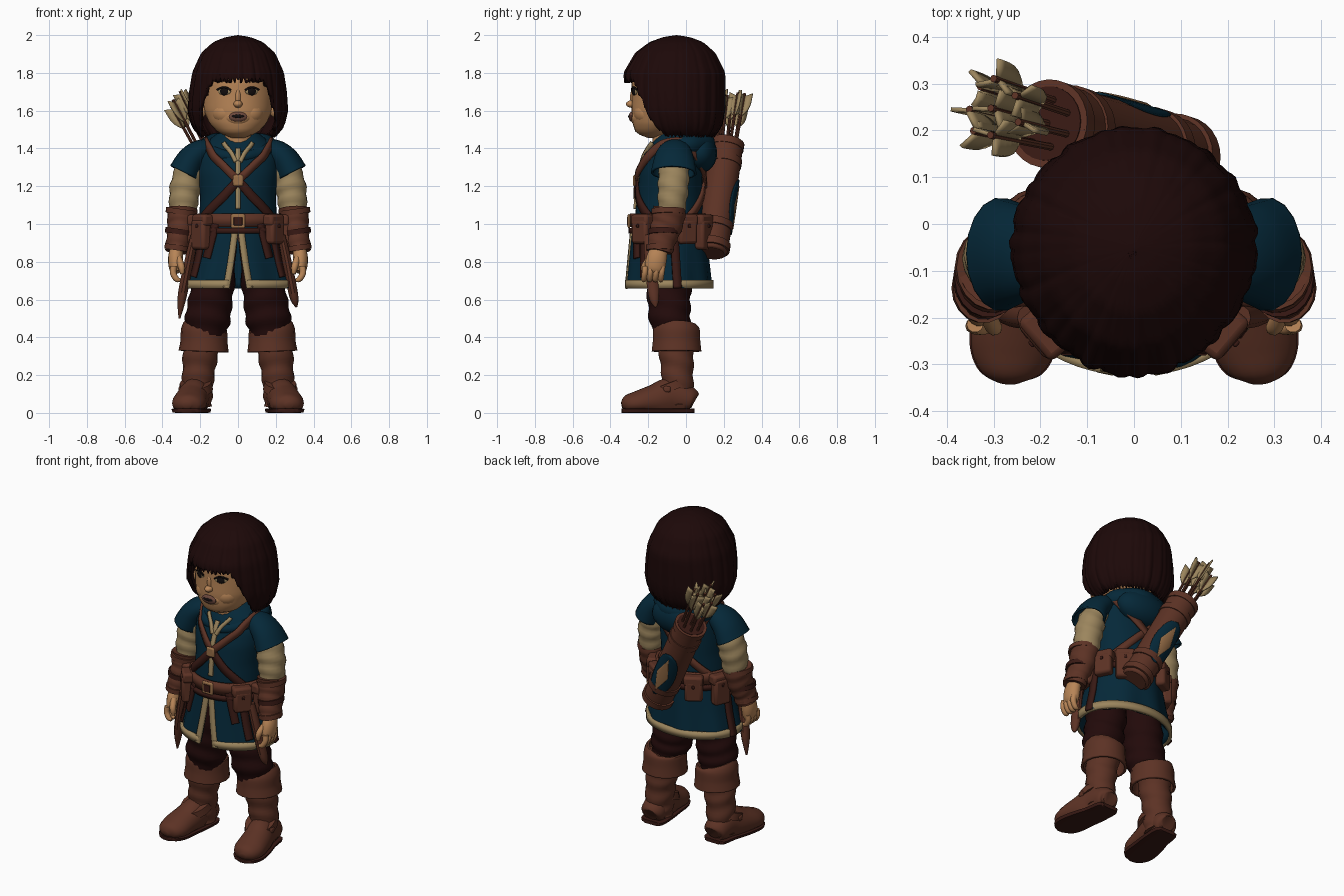
import bpy, bmesh
from math import sin, cos, pi, radians
from mathutils import Vector, Matrix

old = bpy.data.objects.get("Cube")
if old:
    bpy.data.objects.remove(old)

def material(name, *rgb):
    m = bpy.data.materials.new(name)
    m.use_nodes = True
    m.diffuse_color = (*rgb, 1)
    b = next(n for n in m.node_tree.nodes if n.type == 'BSDF_PRINCIPLED')
    b.inputs["Base Color"].default_value = (*rgb, 1)
    b.inputs["Roughness"].default_value = 0.8
    return m

SKIN = material("warm skin", .48, .235, .095)
HAIR = material("dark hair", .012, .0025, .0025)
BLUE = material("deep blue cloth", .0015, .021, .04)
CREAM = material("cream linen", .33, .235, .11)
LEATHER = material("brown leather", .108, .032, .018)
DARK = material("dark brown leather", .04, .01, .007)
PANTS = material("maroon trousers", .016, .003, .003)
BRASS = material("dull brass", .32, .16, .065)
LIP = material("lip", .15, .065, .045)
BLACK = material("eye black", .006, .004, .004)

def finish(name, bm, mat, thick=0, bevel=0):
    bmesh.ops.remove_doubles(bm, verts=bm.verts, dist=1e-5)
    bmesh.ops.recalc_face_normals(bm, faces=bm.faces)
    me = bpy.data.meshes.new(name)
    bm.to_mesh(me)
    bm.free()
    me.materials.append(mat)
    ob = bpy.data.objects.new(name, me)
    bpy.context.scene.collection.objects.link(ob)
    if thick:
        mod = ob.modifiers.new("thickness", 'SOLIDIFY')
        mod.thickness, mod.offset = thick, 0
    if bevel:
        mod = ob.modifiers.new("rounding", 'BEVEL')
        mod.width, mod.segments = bevel, 2
    return ob

def grid(name, nu, nv, fn, mat, loop=False, caps=False, thick=0):
    """Surface from fn(u, v), with u and v running 0..1."""
    bm = bmesh.new()
    cols = nu if loop else nu + 1
    rows = [[bm.verts.new(fn(i / nu, j / nv)) for i in range(cols)] for j in range(nv + 1)]
    for a, b in zip(rows, rows[1:]):
        for i in range(nu):
            k = (i + 1) % cols
            bm.faces.new((a[i], a[k], b[k], b[i]))
    if caps:
        bm.faces.new(rows[0])
        bm.faces.new(rows[-1])
    return finish(name, bm, mat, thick)

def spline(pts, t):
    f = min(max(t, 0), 1) * (len(pts) - 1)
    i = min(int(f), len(pts) - 2)
    f -= i
    a, b, c, d = (pts[min(max(k, 0), len(pts) - 1)] for k in range(i - 1, i + 3))
    return [.5 * (2*q + (r-p)*f + (2*p-5*q+4*r-s)*f*f + (3*q-p-3*r+s)*f**3)
            for p, q, r, s in zip(a, b, c, d)]

def tube_point(st, ang, t, off=0):
    x, y, z, ru, rv = spline(st, t)
    tan = (Vector(spline(st, t + .02)[:3]) - Vector(spline(st, t - .02)[:3])).normalized()
    u = (Vector((1, 0, 0)) - tan * tan.x).normalized()
    return Vector((x, y, z)) + u * (ru + off) * cos(ang) + tan.cross(u) * (rv + off) * sin(ang)

def loft(name, st, mat, n=18, ripple=0, zlim=(-9, 9), caps=True, thick=0):
    """Rounded limb through stations of x, y, z and two radii."""
    def fn(u, v):
        a = 2 * pi * u
        p = tube_point(st, a, v, ripple * sin(v * 26 + 2 * sin(a)))
        p.z = min(max(p.z, zlim[0]), zlim[1])
        return p
    return grid(name, n, 6 * (len(st) - 1), fn, mat, True, caps, thick)

def surf(rings, deg, z, off=0):
    """Point on a stack of rings (z, centre y, rx, ry); 0 degrees is the front."""
    i = 0
    while i < len(rings) - 2 and z > rings[i + 1][0]:
        i += 1
    a, b = rings[i], rings[i + 1]
    f = min(max((z - a[0]) / (b[0] - a[0]), 0), 1)
    cy, rx, ry = (p + (q - p) * f for p, q in zip(a[1:], b[1:]))
    t = radians(deg)
    return Vector(((rx + off) * sin(t), cy - (ry + off) * cos(t), z))

def strap(name, rings, pts, width, mat, off=.008, n=24, thick=.014):
    def fn(u, v):
        d, z = spline(pts, v)
        p, q = spline(pts, v - .01), spline(pts, v + .01)
        t = (surf(rings, *q) - surf(rings, *p)).normalized()
        side = t.cross(Vector((sin(radians(d)), -cos(radians(d)), 0))).normalized()
        return surf(rings, d, z, off) + side * width * (u - .5)
    return grid(name, 1, n, fn, mat, thick=thick)

def ball(name, loc, radii, mat, rot=0):
    bm = bmesh.new()
    m = Matrix.Translation(loc) @ Matrix.Rotation(rot, 4, 'Z') @ Matrix.Diagonal((*radii, 1))
    bmesh.ops.create_uvsphere(bm, u_segments=18, v_segments=12, radius=1, matrix=m)
    return finish(name, bm, mat)

def box(name, loc, size, mat, deg=0, bevel=.01):
    bm = bmesh.new()
    m = Matrix.Translation(loc) @ Matrix.Rotation(radians(deg), 4, 'Z') @ Matrix.Diagonal((*size, 1))
    bmesh.ops.create_cube(bm, size=1, matrix=m)
    return finish(name, bm, mat, bevel=bevel)

TUNIC = [(.65, -.09, .29, .22), (.8, -.09, .25, .205), (.95, -.09, .22, .19), (1.03, -.09, .205, .18),
         (1.15, -.085, .2, .175), (1.27, -.08, .212, .165), (1.36, -.065, .215, .15),
         (1.42, -.05, .185, .135), (1.48, -.045, .11, .1)]
HEAD = [(1.455, -.16, .03, .04), (1.48, -.165, .1, .1), (1.53, -.137, .15, .145), (1.6, -.107, .182, .182),
        (1.68, -.09, .193, .198), (1.76, -.08, .195, .21), (1.86, -.06, .165, .185), (1.94, -.05, .08, .1)]
BOB = [(1.46, -.035, .185, .17), (1.52, -.045, .235, .225), (1.6, -.055, .255, .25), (1.7, -.06, .248, .258),
       (1.8, -.06, .232, .257), (1.9, -.055, .187, .203), (1.955, -.05, .125, .135), (1.98, -.05, .062, .067),
       (1.99, -.05, 0, 0)]

# Tunic body, split skirt and cream edging
grid("tunic_body", 40, 24, lambda u, v: surf(TUNIC, 360 * u, .94 + .54 * v), BLUE, True, True)
gap = lambda z: 2 + 8 * (.97 - z) / .31
def skirt(u, v):
    z = .66 + .33 * v
    return surf(TUNIC, gap(z) + (360 - 2 * gap(z)) * u, z, .008 * sin(50 * u) * (1 - v))
grid("tunic_skirt", 60, 10, skirt, BLUE, thick=.015)
strap("hem_trim", TUNIC, [(gap(.67) + (360 - 2 * gap(.67)) * i / 8, .68) for i in range(9)], .045, CREAM, n=60, thick=.02)
for s, side in ((1, "left"), (-1, "right")):
    strap(side + "_opening_trim", TUNIC, [(s * (gap(z) + 2), z) for z in (.97, .86, .76, .66)], .034, CREAM, .01)
    strap(side + "_neck_trim", TUNIC, [(s * d, z) for d, z in ((3, 1.33), (10, 1.38), (24, 1.43))], .022, CREAM, .012)
strap("chest_placket", TUNIC, [(0, 1.08), (0, 1.2), (0, 1.3), (0, 1.4)], .026, CREAM, .006)

# Neck, head and face
loft("neck", [(0, -.08, 1.38, .085, .095), (0, -.1, 1.56, .08, .085)], SKIN)
grid("head", 32, 28, lambda u, v: surf(HEAD, 360 * u, 1.455 + .485 * v), SKIN, True, True)
ball("nose", (0, -.286, 1.635), (.024, .032, .02), SKIN)
ball("nose_bridge", (0, -.278, 1.67), (.016, .018, .05), SKIN)
ball("muzzle", (0, -.255, 1.565), (.07, .04, .045), SKIN)
ball("mouth", (0, -.289, 1.568), (.05, .014, .026), LIP)
ball("mouth_opening", (0, -.298, 1.57), (.034, .008, .01), BLACK)
for s, side in ((1, "left"), (-1, "right")):
    rot = radians(22 * s)
    ball(side + "_eye_white", surf(HEAD, 22 * s, 1.702, -.002), (.037, .008, .019), CREAM, rot)
    ball(side + "_iris", surf(HEAD, 22 * s, 1.702, .002), (.024, .008, .021), BLACK, rot)
    strap(side + "_upper_lash", HEAD, [(s * d, z) for d, z in ((11, 1.708), (18, 1.722), (26, 1.722), (34, 1.71))], .009, BLACK, .004, 10, .006)
    strap(side + "_eyebrow", HEAD, [(s * d, z) for d, z in ((12, 1.752), (20, 1.762), (34, 1.752))], .012, HAIR, .004, 10, .006)
    ball(side + "_cheek", surf(HEAD, 34 * s, 1.59, -.068), (.08, .074, .07), SKIN, rot)
    ball(side + "_ear", (.19 * s, -.125, 1.61), (.025, .03, .045), SKIN)

# Bobbed hair with a ragged fringe and uneven strand ridges
def bob(u, v):
    a = 2 * pi * u
    d = abs((360 * u + 180) % 360 - 180)
    f = min(max((d - 32) / 38, 0), 1)
    low = 1.762 - .29 * f * f * (3 - 2 * f) + .016 * sin(d * 1.1) * (1 - .4 * f)
    ridge = .0025 * sin(26 * a) + .0025 * sin(17 * a + 3 * v) + .002 * sin(41 * a)
    p = surf(BOB, 360 * u, 1.99 - (1.99 - low) * v ** 1.7, v * ridge)
    p.x *= 1 - .06 * max(cos(a), 0)
    return p
grid("hair", 180, 26, bob, HAIR, True, thick=.02)

# Hood gathered round the neck, open lower at the throat
def hood(u, v):
    a, b = 2 * pi * u, 2 * pi * v
    back = .5 - .5 * cos(a)
    r = .03 + .034 * back
    out = .135 + .015 * back + r * cos(b) + .004 * sin(a * 7)
    return Vector((out * 1.1 * sin(a), -.06 - out * cos(a), 1.355 + .13 * back - .06 * back ** 2 + r * sin(b)))
grid("hood_collar", 48, 14, hood, BLUE, True)
ball("hood_back", (0, .075, 1.375), (.175, .09, .105), BLUE)

# Limbs, mirrored left and right
for s, side in ((1, "left"), (-1, "right")):
    def limb(part, st, mat, **kw):
        return loft(side + "_" + part, [(x * s, *rest) for x, *rest in st], mat, **kw)
    limb("shoulder_cap", [(.13, -.06, 1.40, .045, .055), (.2, -.06, 1.38, .06, .085),
         (.25, -.063, 1.335, .07, .102), (.285, -.065, 1.27, .078, .116)], BLUE, thick=.012, caps=False)
    limb("sleeve", [(.22, -.06, 1.35, .065, .075), (.265, -.065, 1.25, .08, .082),
         (.285, -.07, 1.15, .08, .08), (.29, -.08, 1.05, .067, .07)], CREAM, ripple=.004)
    limb("bracer", [(.295, -.085, 1.08, .08, .088), (.3, -.1, 1.0, .075, .085),
         (.315, -.125, .92, .064, .075), (.325, -.14, .855, .06, .07)], LEATHER, ripple=.003)
    for k, t in enumerate((1.065, .96, .875)):
        y = -.09 - (1.08 - t) * .23
        r = .084 - (1.08 - t) * .085
        limb(f"bracer_band_{k}", [(.296 + (1.08 - t) * .12, y, t + .014, r, r + .008),
             (.3 + (1.08 - t) * .12, y, t - .014, r, r + .008)], DARK if k == 1 else LEATHER)
    limb("palm", [(.325, -.14, .87, .035, .045), (.33, -.155, .82, .04, .055),
         (.33, -.165, .77, .036, .055), (.325, -.17, .745, .025, .045)], SKIN)
    for k in range(4):
        y = -.125 - .03 * k
        limb(f"finger_{k}", [(.34, y, .775, .018, .017), (.343, y - .004, .74, .017, .016),
             (.325, y - .008, .708, .015, .015), (.305, y - .008, .703, .009, .009)], SKIN, n=10)
    limb("thumb", [(.315, -.19, .82, .018, .018), (.3, -.22, .775, .018, .018), (.295, -.222, .735, .01, .01)], SKIN, n=10)
    limb("trouser_leg", [(.12, -.09, .92, .11, .13), (.13, -.09, .72, .115, .125), (.145, -.09, .6, .115, .115),
         (.16, -.085, .5, .12, .11), (.17, -.07, .42, .1, .095)], PANTS, ripple=.005)
    limb("boot_shaft", [(.185, -.05, .42, .1, .1), (.2, -.05, .3, .092, .092), (.21, -.045, .2, .085, .085),
         (.215, -.045, .1, .08, .085), (.218, -.04, .04, .078, .083)], LEATHER, ripple=.004)
    limb("boot_cuff", [(.178, -.05, .455, .1, .102), (.18, -.05, .44, .114, .117),
         (.18, -.05, .38, .117, .12), (.182, -.05, .325, .125, .126)], LEATHER, caps=False, thick=.015)
    foot = [(.217, .045, .06, .045, .04), (.218, .02, .07, .072, .07), (.228, -.08, .085, .08, .1), (.247, -.17, .065, .088, .085),
            (.26, -.26, .05, .09, .066), (.268, -.315, .045, .066, .048), (.27, -.34, .04, .02, .015)]
    limb("boot_foot", foot, LEATHER, zlim=(.018, 9))
    limb("boot_sole", [(x, y, .02, a + .003, .05) for x, y, z, a, b in foot], DARK, zlim=(0, .022))
    limb("boot_strap", [(.225, -.1, .16, .084, .1), (.222, -.085, .12, .09, .11)], LEATHER)
    box(side + "_boot_buckle", (.305 * s, -.1, .125), (.02, .04, .035), LEATHER)
    # Hanging sheath and loose belt straps
    limb("sheath", [(.23, -.2, .94, .02, .025), (.26, -.19, .8, .024, .03),
         (.295, -.17, .62, .024, .03), (.31, -.16, .5 if s < 0 else .56, .005, .006)], LEATHER, n=10)
    for k, (d, low) in enumerate(((36, .82), (52, .72), (98, .66))):
        strap(f"{side}_hanging_strap_{k}", TUNIC, [(s * (d - 4), 1), (s * d, .9), (s * (d + 3), low)], .045, DARK, .018)
    # Harness crossing the chest and back, darker below the crossing
    strap(side + "_harness", TUNIC, [(s * d, z) for d, z in ((0, 1.23), (30, 1.34), (62, 1.425), (110, 1.43),
          (145, 1.34), (180, 1.22), (215, 1.1), (238, 1.03))], .042, LEATHER, .012 + .004 * s, 60)
    strap(side + "_lower_harness", TUNIC, [(s * d, z) for d, z in ((0, 1.23), (20, 1.15), (35, 1.1), (58, 1.03))],
          .046, DARK, .012 - .004 * s)

# Belt, buckles and pouches
for name, z, w, mat in (("belt", 1.02, .07, LEATHER), ("lower_belt", .965, .03, DARK)):
    strap(name, TUNIC, [(360 * i / 12, z) for i in range(13)], w, mat, .016, 60, .02)
box("belt_buckle", surf(TUNIC, 0, 1.015, .03), (.075, .014, .075), BRASS)
box("belt_buckle_inset", surf(TUNIC, 0, 1.015, .037), (.045, .008, .045), DARK, bevel=.002)
box("harness_buckle", surf(TUNIC, 0, 1.23, .022), (.055, .018, .06), BRASS)
for k, d in enumerate((-112, -82, -50, 50, 82, 115, 145, -150)):
    h = .13 if k % 2 else .16
    box(f"pouch_{k}", surf(TUNIC, d, 1.025 - h / 2, .035), (.105, .06, h), LEATHER, d, .016)
    box(f"pouch_flap_{k}", surf(TUNIC, d, 1.02, .038), (.112, .07, .06), LEATHER, d, .014)
    box(f"pouch_stud_{k}", surf(TUNIC, d, .99, .072), (.016, .012, .018), DARK, d, .004)

# Quiver slung across the back
Q0, Q1 = Vector((.11, .135, .845)), Vector((-.185, .215, 1.43))
def along(*tr):
    return [(*Q0.lerp(Q1, t), r, r) for t, r in tr]
body = along((0, .07), (.05, .084), (.35, .088), (.7, .089), (1, .09))
loft("quiver", body, LEATHER, 28)
for k, t in enumerate((.06, .24, .82, .97)):
    loft(f"quiver_band_{k}", along((t - .03, .094), (t + .03, .095)), LEATHER, 28)
loft("quiver_mouth", along((1.0, .08), (1.004, .08)), DARK, 28)
def patch(name, centre, half, wide, power, off, mat):
    def fn(u, v):
        w = wide * max(1 - abs(2 * v - 1) ** power, 0) ** (1 / power)
        return tube_point(body, pi / 2 + w * (2 * u - 1), centre + half * (2 * v - 1), off)
    grid(name, 12, 16, fn, mat, thick=.004)
patch("quiver_panel", .56, .18, .85, 2, .004, BLUE)
patch("quiver_diamond", .56, .14, .42, 1, .008, BRASS)

# Arrows with three broad vanes each
axis = (Q1 - Q0).normalized()
e1 = axis.cross(Vector((0, 1, 0))).normalized()
e2 = axis.cross(e1)
for k in range(8):
    a, r = 2 * pi * k / 7, .05 if k < 7 else 0
    spread = e1 * cos(a) * r + e2 * sin(a) * r
    foot, tip = Q1 + spread - axis * .05, Q1 + spread * 1.25 + axis * (.25 + .022 * (k % 3))
    loft(f"arrow_shaft_{k}", [(*foot, .008, .008), (*tip, .008, .008)], LEATHER, 8)
    d = (tip - foot).normalized()
    for j in range(3):
        b = a + 2 * pi * j / 3
        out = e1 * cos(b) + e2 * sin(b)
        grid(f"arrow_vane_{k}_{j}", 1, 5, lambda u, v: tip - d * (.02 + .12 * v - .02 * u)
             + out * u * .044 * (1 - .6 * v ** 4), CREAM, thick=.009)

# Smooth shading with crisp edges
bpy.ops.object.select_all(action='DESELECT')
for ob in bpy.context.scene.objects:
    if ob.type == 'MESH':
        ob.select_set(True)
        bpy.context.view_layer.objects.active = ob
bpy.ops.object.shade_smooth_by_angle(angle=radians(42))
